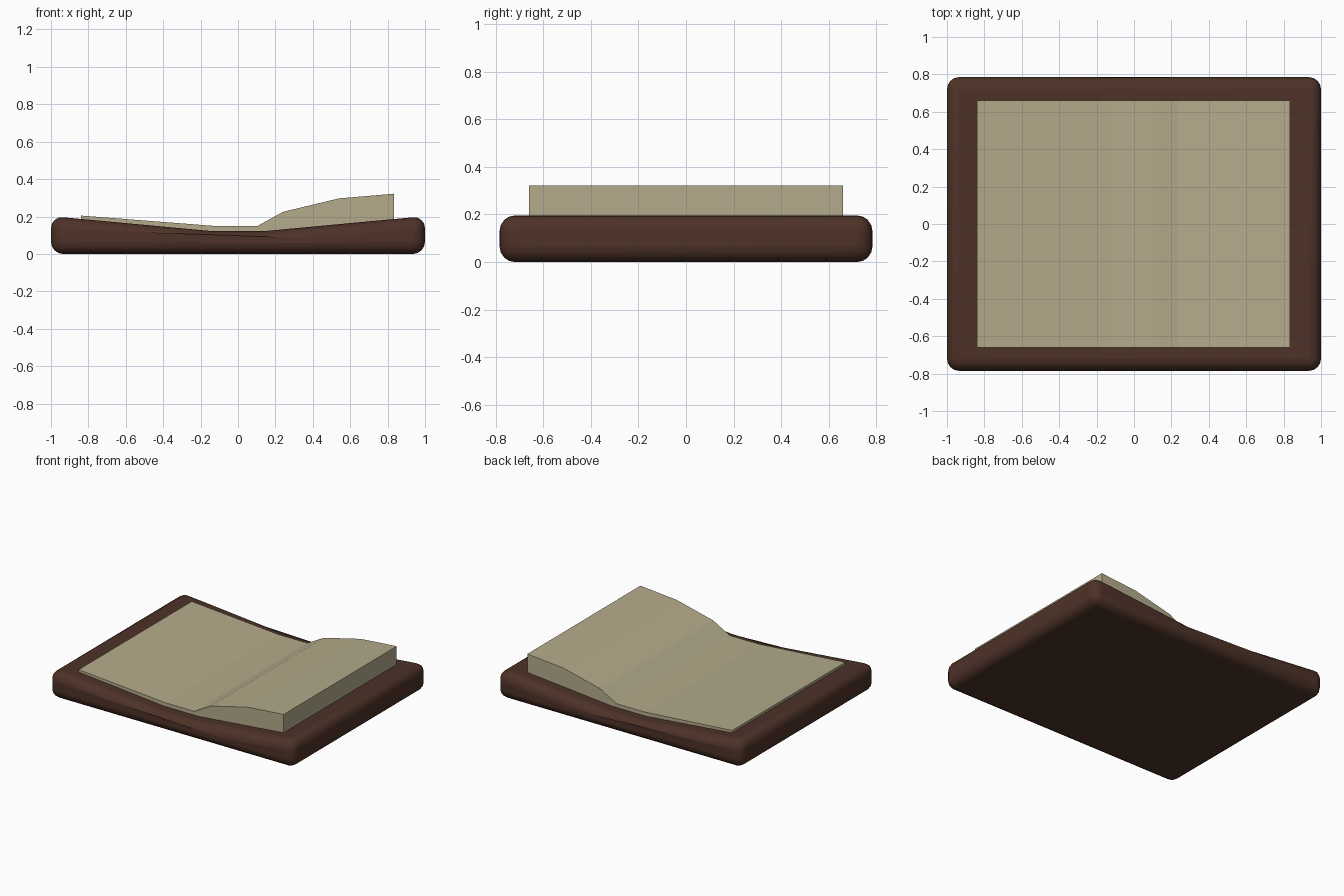
import bpy, bmesh

if "Cube" in bpy.data.objects:
    bpy.data.objects.remove(bpy.data.objects["Cube"])


def material(name, rgb):
    mat = bpy.data.materials.new(name)
    mat.diffuse_color = (*rgb, 1)
    mat.use_nodes = True
    mat.node_tree.nodes["Principled BSDF"].inputs["Base Color"].default_value = mat.diffuse_color
    return mat


def extrude_profile(name, points, half_depth, mat):
    """Extrude an x-z outline along y, centred on y = 0."""
    bm = bmesh.new()
    face = bm.faces.new([bm.verts.new((x, -half_depth, z)) for x, z in points])
    geom = bmesh.ops.extrude_face_region(bm, geom=[face])["geom"]
    moved = [g for g in geom if isinstance(g, bmesh.types.BMVert)]
    bmesh.ops.translate(bm, verts=moved, vec=(0, 2 * half_depth, 0))
    bmesh.ops.recalc_face_normals(bm, faces=bm.faces)
    mesh = bpy.data.meshes.new(name)
    bm.to_mesh(mesh)
    bm.free()
    obj = bpy.data.objects.new(name, mesh)
    bpy.context.collection.objects.link(obj)
    mesh.materials.append(mat)
    return obj


# Leather cover: slab with a shallow valley in the top, rounded edges
cover = extrude_profile(
    "cover",
    [(-1, 0), (1, 0), (1, 0.202), (0.14, 0.122), (-0.14, 0.122), (-1, 0.202)],
    0.785, material("leather", (0.075, 0.032, 0.021)))
bevel = cover.modifiers.new("rounded_edges", "BEVEL")
bevel.width = 0.065
bevel.segments = 4
bevel.limit_method = "ANGLE"
bevel.angle_limit = 0.6
bpy.context.view_layer.objects.active = cover
cover.select_set(True)
bpy.ops.object.shade_smooth_by_angle(angle=0.7)

# Page block: thin stack on the left, thick curved stack on the right
extrude_profile(
    "pages",
    [(-0.84, 0.17), (-0.14, 0.105), (0.14, 0.105), (0.835, 0.17),
     (0.835, 0.322), (0.54, 0.297), (0.24, 0.225), (0.105, 0.15),
     (-0.13, 0.15), (-0.84, 0.205)],
    0.66, material("paper", (0.46, 0.41, 0.26)))
